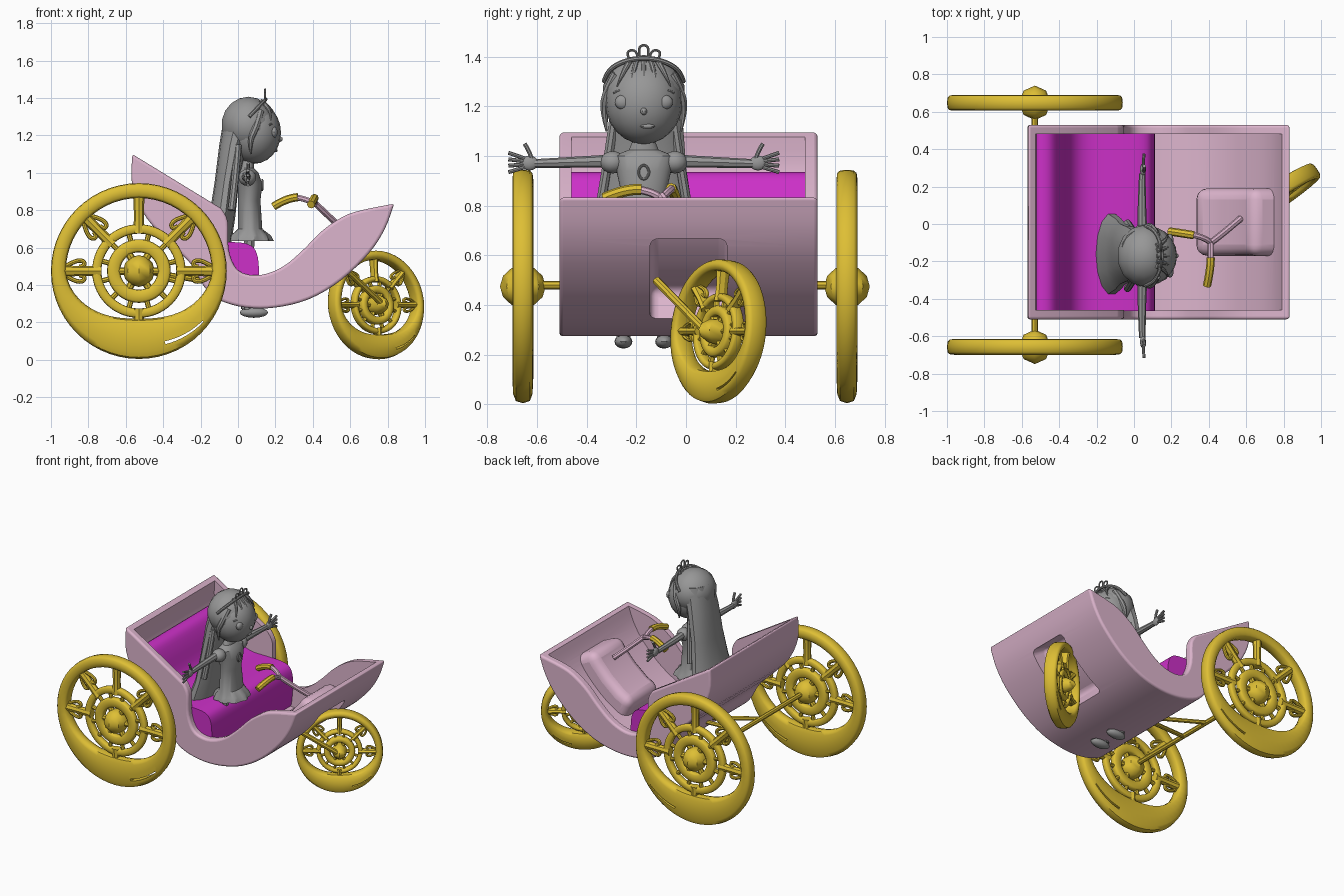
import bpy, bmesh
from math import sin, cos, pi, radians
from mathutils import Vector

if "Cube" in bpy.data.objects:
    bpy.data.objects.remove(bpy.data.objects["Cube"])


def material(name, rgb):
    m = bpy.data.materials.new(name)
    m.use_nodes = True
    m.diffuse_color = (*rgb, 1)
    m.node_tree.nodes["Principled BSDF"].inputs["Base Color"].default_value = (*rgb, 1)
    return m


PINK = material("soft pink", (0.72, 0.46, 0.61))
GOLD = material("gold", (0.73, 0.52, 0.035))
MAGENTA = material("magenta", (0.61, 0.03, 0.58))
GREY = material("grey", (0.31, 0.31, 0.31))


def activate(ob):
    bpy.ops.object.select_all(action='DESELECT')
    ob.select_set(True)
    bpy.context.view_layer.objects.active = ob
    return ob


def smooth(ob, angle=35):
    activate(ob)
    bpy.ops.object.shade_smooth_by_angle(angle=radians(angle))
    return ob


def finish(name, bm, mat, angle=35):
    bmesh.ops.recalc_face_normals(bm, faces=bm.faces)
    me = bpy.data.meshes.new(name)
    bm.to_mesh(me)
    bm.free()
    me.materials.append(mat)
    ob = bpy.data.objects.new(name, me)
    bpy.context.collection.objects.link(ob)
    return smooth(ob, angle)


def skin(name, rings, mat, closed=False, angle=35):
    """Bridge a list of point rings, capped at the ends unless closed."""
    bm = bmesh.new()
    vs = [[bm.verts.new(p) for p in r] for r in rings]
    n = len(vs[0])
    for i in range(len(vs) if closed else len(vs) - 1):
        a, b = vs[i], vs[(i + 1) % len(vs)]
        for j in range(n):
            bm.faces.new((a[j], a[(j + 1) % n], b[(j + 1) % n], b[j]))
    if not closed:
        bm.faces.new(vs[0])
        bm.faces.new(vs[-1])
    return finish(name, bm, mat, angle)


def prism(name, pts, y0, y1, mat):
    return skin(name, [[(x, y, z) for x, z in pts] for y in (y0, y1)], mat)


def loft(name, rows, cy, mat, n=16, ruffle=0):
    """Elliptical sections; each row is z, centre x, radius x, radius y."""
    rings = []
    for k, (z, cx, rx, ry) in enumerate(rows):
        f = [1 + (ruffle * cos(18 * pi * j / n) if k < 2 else 0) for j in range(n)]
        rings.append([(cx + rx * f[j] * cos(2 * pi * j / n), cy + ry * f[j] * sin(2 * pi * j / n), z)
                      for j in range(n)])
    return skin(name, rings, mat)


def ball(name, c, r, mat, seg=20, rings=12):
    bm = bmesh.new()
    bmesh.ops.create_uvsphere(bm, u_segments=seg, v_segments=rings, radius=1)
    for v in bm.verts:
        v.co = Vector(c) + Vector(v.co[i] * r[i] for i in range(3))
    return finish(name, bm, mat)


def tube(name, pts, r, mat, taper=None):
    cu = bpy.data.curves.new(name, 'CURVE')
    cu.dimensions, cu.bevel_depth, cu.bevel_resolution, cu.use_fill_caps = '3D', r, 2, True
    sp = cu.splines.new('NURBS')
    sp.points.add(len(pts) - 1)
    for i, p in enumerate(pts):
        sp.points[i].co = (*p, 1)
        sp.points[i].radius = taper[i] if taper else 1
    sp.use_endpoint_u, sp.order_u, sp.resolution_u = True, min(3, len(pts)), 5
    cu.materials.append(mat)
    ob = bpy.data.objects.new(name, cu)
    bpy.context.collection.objects.link(ob)
    activate(ob)
    bpy.ops.object.convert(target='MESH')
    return smooth(bpy.context.object)


def modify(ob, kind, **kw):
    activate(ob)
    m = ob.modifiers.new(kind, kind)
    for k, v in kw.items():
        setattr(m, k, v)
    bpy.ops.object.modifier_apply(modifier=m.name)


def soften(ob, width):
    modify(ob, 'BEVEL', width=width, segments=4, limit_method='ANGLE', angle_limit=radians(50))
    return ob


def cut(ob, cutter):
    modify(ob, 'BOOLEAN', operation='DIFFERENCE', object=cutter, solver='EXACT')
    bpy.data.objects.remove(cutter)


def spline(pts, steps=4):
    p = [Vector(q) for q in [pts[0]] + pts + [pts[-1]]]
    out = []
    for a, b, c, d in zip(p, p[1:], p[2:], p[3:]):
        for k in range(steps):
            t = k / steps
            out.append(b + (c - a) * t / 2 + (2 * a - 5 * b + 4 * c - d) * t * t / 2
                       + (3 * b - a - 3 * c + d) * t ** 3 / 2)
    return out + [p[-1]]


def offset(path, d):
    out = []
    for i, p in enumerate(path):
        t = (path[min(i + 1, len(path) - 1)] - path[max(i - 1, 0)]).normalized()
        out.append(p + Vector((-t.y, t.x)) * d)
    return out


# Carriage shell: side profile, hollowed, with a wheel arch pressed into the nose
keel = spline([(-.565, 1.1), (-.565, .93), (-.49, .76), (-.36, .62), (-.25, .51), (-.18, .39), (-.1, .32),
               (.04, .28), (.2, .28), (.38, .325), (.55, .425), (.7, .57), (.785, .7), (.835, .835)])
rail = spline([(.835, .835), (.66, .80), (.56, .765), (.45, .69), (.35, .59), (.25, .505), (.15, .46),
               (.06, .455), (-.01, .49), (-.05, .59), (-.055, .74), (-.09, .81)])


def nose_block(name, depth, span, y0, y1, bevel):
    """Slab that follows the nose of the keel, down to the given depth."""
    pts = offset(keel, depth)[span] + offset(keel, -.06)[span][::-1]
    return soften(prism(name, pts, y0, y1, PINK), bevel)


body = soften(prism("carriage_body", keel + rail[1:], -.51, .53, PINK), .03)
hollow = prism("hollow_cutter", offset(keel, .04) + [Vector((.8, 1.5)), Vector((-.525, 1.5))], -.46, .48, PINK)
cut(hollow, nose_block("wheel_hump", .17, slice(36, 49, 3), -.17, .19, .06))
cut(body, hollow)
cut(body, nose_block("arch_cutter", .13, slice(37, 48, 2), -.145, .165, .035))
smooth(body, 40)

# Upholstered bench
bench_top = spline([(.1, .33), (.112, .46), (.1, .57), (.05, .62), (-.08, .632), (-.24, .64),
                    (-.33, .7), (-.39, .84), (-.44, .92), (-.5, .935), (-.535, .91)])
bench_base = [p for p in offset(keel, .02) if p.x < .09 and p.y < .9]
prism("bench_seat", bench_top + bench_base, -.465, .485, MAGENTA)


# Ornamental wheel, lying in the local XZ plane, its rim heavy at the bottom
def ring(name, inner, outer, width, sag=0, n=56):
    rings = []
    for k in range(n):
        a = 2 * pi * k / n
        ri = inner - sag * max(0, -sin(a)) ** 1.5
        mid, half = (ri + outer) / 2, (outer - ri) / 2
        sec = []
        for j in range(12):
            c, s = cos(pi * j / 6), sin(pi * j / 6)
            r = mid + half * (abs(c) ** .6) * (1 if c > 0 else -1)
            sec.append((r * cos(a), width / 2 * (abs(s) ** .6) * (1 if s > 0 else -1), r * sin(a)))
        rings.append(sec)
    return skin(name, rings, GOLD, closed=True, angle=50)


def polar(r, deg):
    return (r * cos(radians(deg)), 0, r * sin(radians(deg)))


rim = ring("rim", .39, .47, .085, .135)
slit = [polar(.4 + k * .004, -70 + k * 4) for k in range(9)] + [polar(.44 - k * .003, -38 - k * 4) for k in range(9)]
cut(rim, prism("slit_cutter", [(p[0], p[2]) for p in slit], -.1, .1, GOLD))
parts = [smooth(rim, 50), ring("outer_lace", .2, .25, .045), ring("inner_lace", .1, .17, .05),
         ball("hub", (0, 0, 0), (.085, .092, .085), GOLD, 8, 6)]
for deg in (0, 45, 90, 135, 180, 270):
    parts.append(tube("spoke", [polar(.2, deg), polar(.3, deg), polar(.43, deg)], .024, GOLD, (1.3, .9, 1.4)))
for deg in (0, 45, 135, 180):
    for s in (-1, 1):
        parts.append(tube("curl", [polar(.41, deg + s * 2), polar(.35, deg + s * 9), polar(.3, deg + s * 11),
                                   polar(.29, deg + s * 5), polar(.32, deg + s * 4)], .012, GOLD))
for k in range(12):
    parts.append(tube("strut", [polar(.15, k * 30 + 15), polar(.23, k * 30 + 15)], .014, GOLD))
for k in range(6):
    parts.append(tube("hub_arm", [polar(.05, k * 60), polar(.13, k * 60)], .02, GOLD))
activate(parts[0])
for p in parts:
    p.select_set(True)
bpy.ops.object.join()
left_wheel = parts[0]
left_wheel.name = "left_rear_wheel"
left_wheel.location = (-.53, .648, .475)
for name, loc, rot, sc in (("right_rear_wheel", (-.53, -.657, .475), (0, 0, 0), (1, 1, 1)),
                           ("front_wheel", (.738, .13, .293), (-.1, 0, radians(34)), (.62, 1.05, .62))):
    w = left_wheel.copy()
    w.data = left_wheel.data.copy()
    w.name, w.location, w.rotation_euler, w.scale = name, loc, rot, sc
    bpy.context.collection.objects.link(w)

# Axle, braces, fork and handlebar
tube("rear_axle", [(-.53, -.65, .48), (-.53, .65, .48)], .017, GOLD)
for s in (-1, 1):
    tube("axle_brace", [(-.53, s * .12, .48), (-.17, s * .03, .42)], .015, GOLD)
tube("front_fork", [(.56, -.12, .5), (.77, .075, .3)], .017, GOLD)
tube("steering_stem", [(.41, -.1, .84), (.46, -.065, .79), (.57, .03, .69)], .018, PINK)
tube("left_bar", [(.41, -.1, .83), (.38, -.07, .86), (.3, -.055, .87)], .016, PINK)
tube("right_bar", [(.41, -.1, .83), (.41, -.14, .86), (.41, -.2, .865)], .016, PINK)
tube("left_grip", [(.32, -.06, .87), (.26, -.05, .865), (.19, -.04, .82)], .022, GOLD)
tube("right_grip", [(.41, -.18, .865), (.41, -.24, .87), (.39, -.33, .83)], .022, GOLD)

# Seated figure: head, hair and dress
CY = -.17
ball("head", (.085, CY, 1.215), (.145, .155, .167), GREY)
ball("hair_cap", (.055, CY, 1.255), (.147, .167, .152), GREY, 14, 9)
loft("long_hair", [(.63, -.12, .085, .22), (.76, -.085, .07, .195), (.95, -.06, .065, .165), (1.15, -.025, .075, .15),
                   (1.33, .02, .09, .125)], CY + .01, GREY, 14)
loft("dress", [(.635, .065, .12, .13), (.665, .065, .105, .12), (.7, .065, .065, .105), (.85, .06, .06, .09),
               (.94, .065, .065, .11), (1.0, .055, .055, .125), (1.025, .05, .035, .06), (1.09, .055, .03, .032)],
     CY, GREY, 36, .06)
ball("nose", (.222, CY, 1.18), (.018, .014, .015), GREY, 10, 6)
ball("mouth", (.2, CY + .015, 1.12), (.012, .03, .01), GREY, 10, 6)
tube("pendant", [(.13, CY + .022 * cos(k * pi / 4), .935 + .03 * sin(k * pi / 4)) for k in range(9)], .005, GREY)

# Paired features
for side, s in (("left", 1), ("right", -1)):
    def at(x, dy, z):
        return (x, CY + s * dy, z)
    ball(side + "_eye", at(.192, .083, 1.217), (.02, .034, .03), GREY, 14, 8)
    tube(side + "_brow", [at(.2, .05, 1.26), at(.19, .09, 1.27), at(.165, .12, 1.255)], .006, GREY)
    tube(side + "_lock", [at(.12, .11, 1.33), at(.1, .155, 1.25), at(.06, .16, 1.17), at(.07, .15, 1.1)],
         .02, GREY, (1, 1, .8, .2))
    tube(side + "_drape", [at(.0, .12, 1.15), at(-.01, .14, 1.0), at(-.035, .175, .8)], .02, GREY)
    ball(side + "_sleeve", at(.05, .125, .975), (.048, .052, .045), GREY, 14, 8)
    tube(side + "_arm", [at(.045, .13, .98), at(.04, .28, .975), at(.045, .44, .97)], .022, GREY, (1.2, 1, .8))
    ball(side + "_palm", at(.048, .46, .972), (.016, .035, .03), GREY, 12, 8)
    tube(side + "_thumb", [at(.05, .45, .985), at(.055, .46, 1.02), at(.055, .48, 1.05)], .009, GREY)
    for k in range(4):
        tube(side + "_finger", [at(.05, .48, .955 + .012 * k), at(.053, .545, .935 + .026 * k)], .008, GREY)
    tube(side + "_leg", [at(.06, .075, .64), at(.045, .082, .27)], .03, GREY)
    ball(side + "_shoe", at(.085, .082, .253), (.078, .036, .028), GREY, 14, 8)

# Fringe and tiara
for k in range(5):
    dy = (k - 2) * .045
    tube("fringe", [(.12, CY + dy * .6, 1.385), (.18, CY + dy * .9, 1.345), (.212 - abs(dy) * .4, CY + dy * 1.2, 1.28)],
         .012, GREY, (1, 1, .2))
tube("tiara_band", [(.06 + .09 * sin(k * pi / 8), CY + .16 * cos(k * pi / 8), 1.3 + .095 * sin(k * pi / 8))
                    for k in range(9)], .01, GREY)
for dy, h in ((-.04, .03), (0, .05), (.04, .03)):
    tube("tiara_loop", [(.145, CY + dy - .015, 1.385), (.145, CY + dy * 1.2 - .024, 1.385 + h),
                        (.145, CY + dy * 1.2, 1.4 + h), (.145, CY + dy * 1.2 + .024, 1.385 + h),
                        (.145, CY + dy + .015, 1.385)], .005, GREY)
